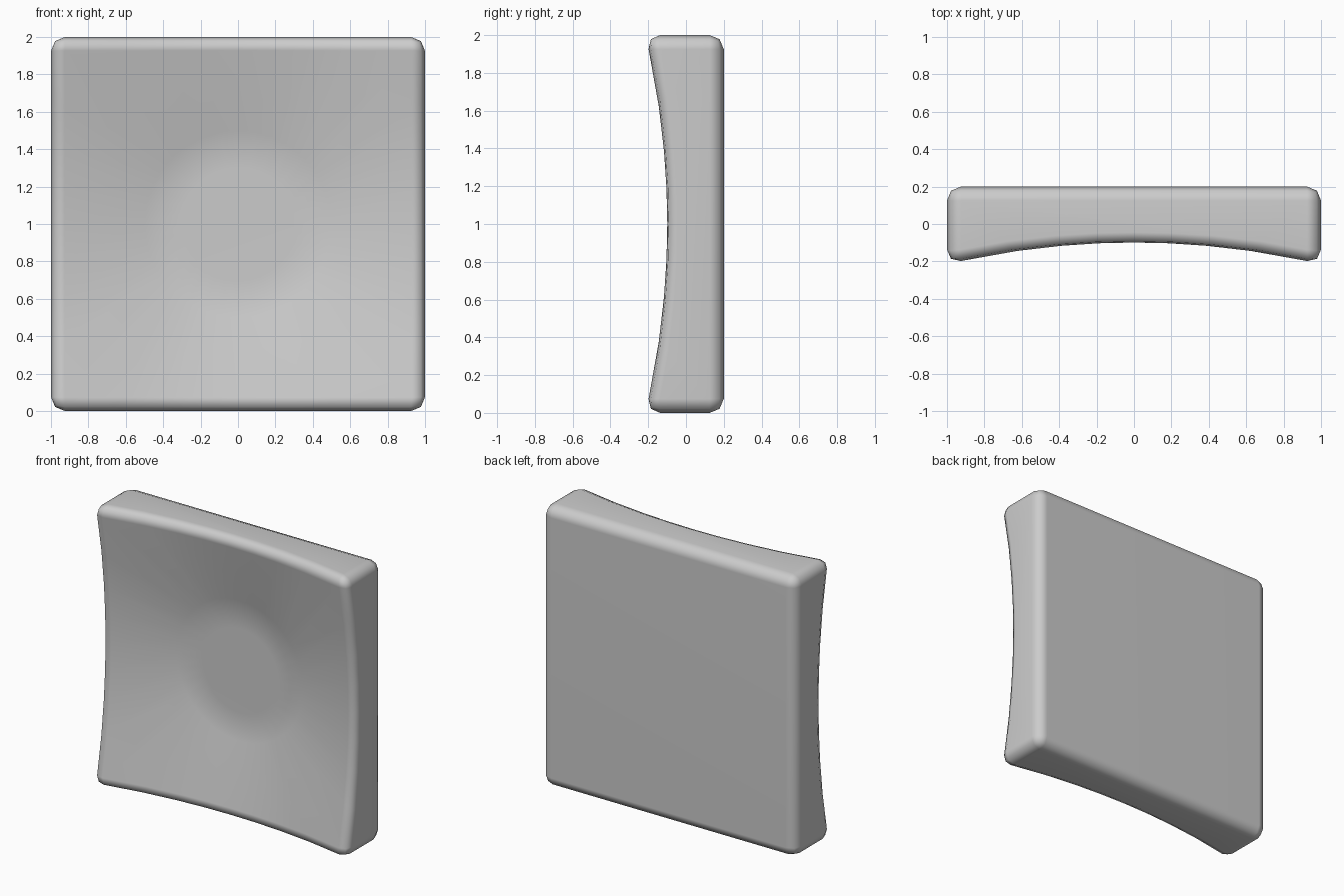
import bpy, bmesh, math

cube = bpy.data.objects.get("Cube")
if cube:
    bpy.data.objects.remove(cube)

SIDES = 32           # radial facets of the dish
BEVEL = 0.075


def disc_ring(bm, radius, depth):
    """Round loop of points at one depth."""
    verts = []
    for i in range(SIDES):
        a = math.tau * i / SIDES
        verts.append(bm.verts.new((radius * math.cos(a), depth, 1 + radius * math.sin(a))))
    return verts


def square_rim(bm):
    """Square loop whose four edges bow back in the middle."""
    verts = []
    for i in range(SIDES):
        a = math.tau * i / SIDES
        k = 1 / max(abs(math.cos(a)), abs(math.sin(a)))
        verts.append(bm.verts.new((k * math.cos(a), -0.012 - 0.107 * k * k,
                                   1 + k * math.sin(a))))
    return verts


bm = bmesh.new()

# Concave front: shallow floor, then straight facets out to the square rim
middle = disc_ring(bm, 0.3, 0.03)
inner = disc_ring(bm, 0.5, 0.02)
rim = square_rim(bm)
bm.faces.new(middle)
for a, b in ((middle, inner), (inner, rim)):
    for i in range(SIDES):
        j = (i + 1) % SIDES
        bm.faces.new((a[i], b[i], b[j], a[j]))

# Flat back and four flat sides
corners = [SIDES // 8 + n * SIDES // 4 for n in range(4)]
back = [bm.verts.new((rim[c].co.x, 0.2, rim[c].co.z)) for c in corners]
bm.faces.new(back)
for n in range(4):
    edge = [rim[(corners[n] + k) % SIDES] for k in range(SIDES // 4 + 1)]
    bm.faces.new(edge + [back[(n + 1) % 4], back[n]])
bmesh.ops.recalc_face_normals(bm, faces=bm.faces)

# Rounded edges all around
sharp = [e for e in bm.edges if e.calc_face_angle(0) > math.radians(40)]
bmesh.ops.bevel(bm, geom=sharp, offset=BEVEL, offset_type='OFFSET', segments=2,
                profile=0.5, affect='EDGES', clamp_overlap=True)

mesh = bpy.data.meshes.new("dished_panel")
bm.to_mesh(mesh)
bm.free()
panel = bpy.data.objects.new("dished_panel", mesh)
bpy.context.collection.objects.link(panel)

# Plain grey finish
grey = bpy.data.materials.new("mid_grey")
grey.use_nodes = True
colour = (0.6, 0.6, 0.6, 1)
grey.diffuse_color = colour
grey.node_tree.nodes["Principled BSDF"].inputs["Base Color"].default_value = colour
mesh.materials.append(grey)

# Smooth shading with normals led by the large faces
bpy.ops.object.select_all(action='DESELECT')
panel.select_set(True)
bpy.context.view_layer.objects.active = panel
bpy.ops.object.shade_smooth()
weighted = panel.modifiers.new("weighted_normals", 'WEIGHTED_NORMAL')
weighted.keep_sharp = True
